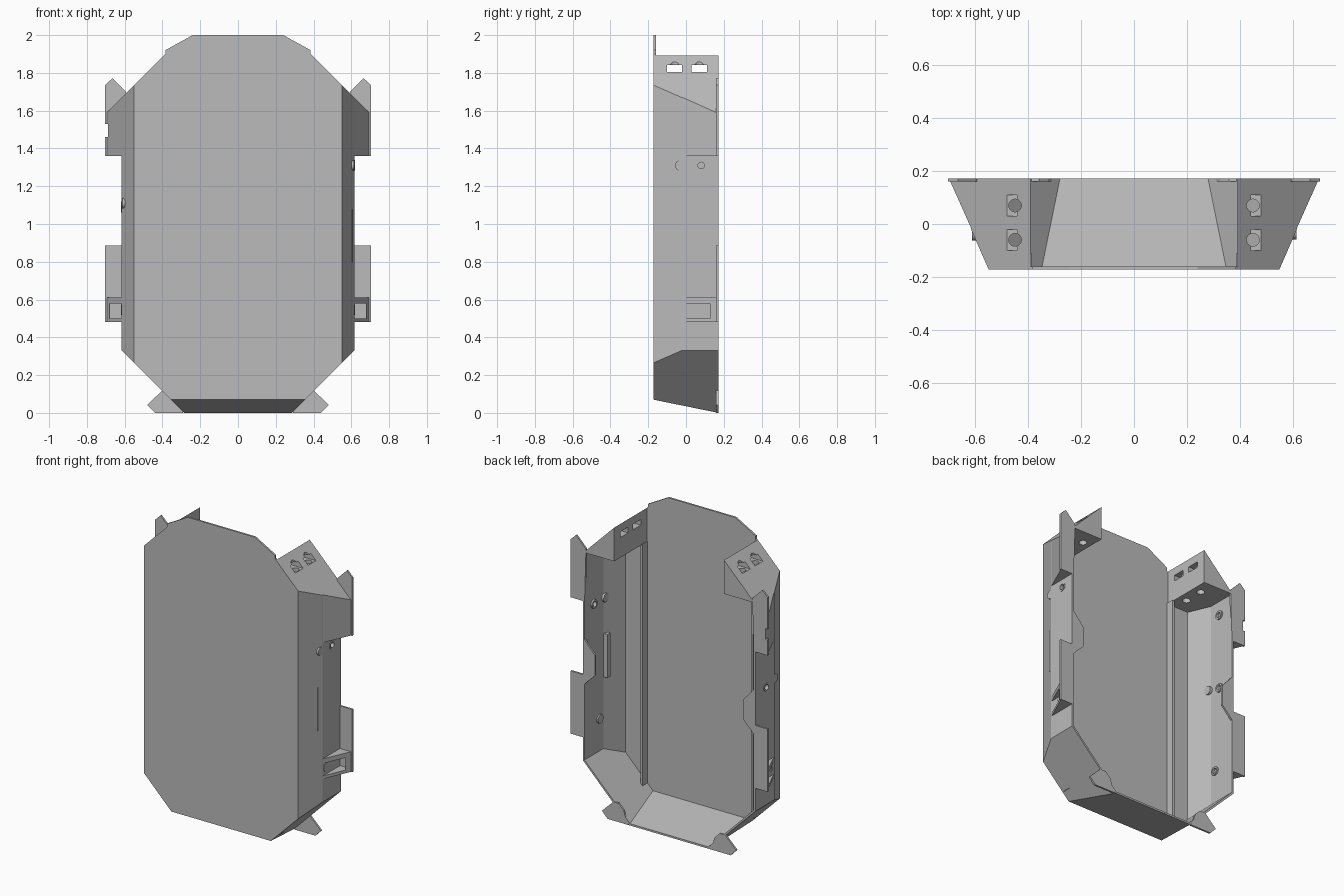
import bpy, bmesh, math
from mathutils import Matrix, Vector

cube = bpy.data.objects.get("Cube")
if cube:
    bpy.data.objects.remove(cube, do_unlink=True)

grey = bpy.data.materials.new("plain_grey")
grey.use_nodes = True
COLOR = (0.5, 0.5, 0.5, 1)
grey.diffuse_color = COLOR
for node in grey.node_tree.nodes:
    if node.type == 'BSDF_PRINCIPLED':
        node.inputs["Base Color"].default_value = COLOR

FRONT, BACK, MID = -0.172, 0.172, -0.02
LIP = 0.16       # front of the rear flanges
WALL = 0.012
parts = []


def finish(name, bm, keep=True):
    bmesh.ops.recalc_face_normals(bm, faces=bm.faces)
    me = bpy.data.meshes.new(name)
    bm.to_mesh(me)
    bm.free()
    me.materials.append(grey)
    ob = bpy.data.objects.new(name, me)
    bpy.context.scene.collection.objects.link(ob)
    if keep:
        parts.append(ob)
    else:
        ob.hide_render = True
    return ob


def loft(name, rings, keep=True):
    bm = bmesh.new()
    loops = [[bm.verts.new(p) for p in ring] for ring in rings]
    bm.faces.new(loops[0])
    bm.faces.new(loops[-1])
    n = len(loops[0])
    for a, b in zip(loops, loops[1:]):
        for i in range(n):
            j = (i + 1) % n
            bm.faces.new((a[i], a[j], b[j], b[i]))
    return finish(name, bm, keep)


def prism(name, pts, y0, y1, side=1):
    return loft(name, [[(side * x, y, z) for x, z in pts] for y in (y0, y1)])


def box(name, x, y, z, keep=False):
    ring = [(x[0], y[0]), (x[1], y[0]), (x[1], y[1]), (x[0], y[1])]
    return loft(name, [[(a, b, c) for a, b in ring] for c in z], keep)


def rod(a, b, r):
    a, b = Vector(a), Vector(b)
    d = b - a
    bm = bmesh.new()
    bmesh.ops.create_cone(bm, cap_ends=True, segments=32, radius1=r, radius2=r,
                          depth=d.length)
    turn = d.to_track_quat('Z', 'Y').to_matrix().to_4x4()
    bm.transform(Matrix.Translation((a + b) / 2) @ turn)
    return finish("cutter", bm, False)


def cut(ob, cutter):
    mod = ob.modifiers.new("cut", 'BOOLEAN')
    mod.operation = 'DIFFERENCE'
    mod.solver = 'EXACT'
    mod.object = cutter
    bpy.context.view_layer.update()
    dg = bpy.context.evaluated_depsgraph_get()
    me = bpy.data.meshes.new_from_object(ob.evaluated_get(dg))
    ob.modifiers.clear()
    ob.data = me
    bpy.data.objects.remove(cutter, do_unlink=True)


# Cross-sections of the shell at a given depth
def width(y):
    return 0.55 + 0.436 * (min(y, MID) - FRONT)


def bottom(y):
    return 0.07 * (BACK - y) / (BACK - FRONT)


def mirrored(half, y):
    return [(x, y, z) for x, z in half] + [(-x, y, z) for x, z in reversed(half)]


def outer_ring(y):
    w, b = width(y), bottom(y)
    return mirrored([(b + 0.285, b), (w, w - 0.285), (w, 2.285 - w), (0.385, 1.9)], y)


def inner_ring(y):
    w, b = width(y) - WALL, bottom(y) + WALL
    return mirrored([(b + 0.268, b), (w, w - 0.268), (w, 1.675),
                     (0.392, 1.675), (0.392, 2.1)], y)


# Hollow body with ridges left inside around the screw channels
body = loft("body_shell", [outer_ring(y) for y in (FRONT, MID, BACK)])
cavity = loft("cavity", [inner_ring(y) for y in (-LIP, MID, 0.2)], False)
for s in (1, -1):
    for x, z, r in ((0.375, 0.065, 0.058), (0.64, 0.82, 0.047)):
        cut(cavity, rod((s * x, -0.3, z), (s * x, 0.3, z), r))
cut(body, cavity)

# Top of the front plate
prism("front_plate_top", [(0.385, 1.9), (0.385, 1.92), (0.24, 2.0),
                          (-0.24, 2.0), (-0.385, 1.92), (-0.385, 1.9)], FRONT, -LIP)


def wedge(name, s, z0, z1):
    plan = [(0.608, -0.034), (0.70, BACK), (0.608, BACK)]
    return loft(name, [[(s * x, y, z0) for x, y in plan],
                       [(s * x, y, min(z1, 2.285 - x)) for x, y in plan]])


UPPER_FLANGE = [(0.604, 1.36), (0.703, 1.36), (0.703, 1.735), (0.665, 1.772), (0.594, 1.70)]
LOWER_FLANGE = [(0.604, 0.48), (0.703, 0.48), (0.703, 0.885), (0.604, 0.885)]
FOOT_FLANGE = [(0.29, 0), (0.44, 0), (0.48, 0.042), (0.40, 0.12),
               (0.36, 0.12), (0.325, 0.085), (0.31, 0.04)]
TAB = [(0.61, 0.82), (0.53, 0.90), (0.53, 1.03), (0.61, 1.12)]

for s, label in ((1, "left"), (-1, "right")):
    # Screw channels
    for x, z, r in ((0.375, 0.065, 0.046), (0.64, 0.82, 0.035), (0.64, 1.67, 0.035)):
        cut(body, rod((s * x, -0.3, z), (s * x, 0.3, z), r))

    # Slots and pegholes in the upper corner blocks
    for y in (-0.06, 0.07):
        xs = sorted((s * 0.36, s * 0.56))
        cut(body, box("slot", xs, (y - 0.04, y + 0.04), (1.805, 1.842)))
        cut(body, rod((s * 0.45, y, 1.6), (s * 0.45, y, 1.95), 0.024))

    # Sloping side boxes
    upper = wedge(label + "_upper_side_box", s, 1.36, 3)
    cut(upper, rod((s * 0.64, -0.3, 1.67), (s * 0.64, 0.3, 1.67), 0.035))
    lower = wedge(label + "_lower_side_box", s, 0.48, 0.61)
    cut(lower, box("pocket", sorted((s * 0.617, s * 0.68)), (-0.1, LIP), (0.50, 0.58)))

    # Rear flanges with screw holes
    top_flange = prism(label + "_upper_flange", UPPER_FLANGE, LIP, BACK, s)
    low_flange = prism(label + "_lower_flange", LOWER_FLANGE, LIP, BACK, s)
    foot = prism(label + "_foot_flange", FOOT_FLANGE, LIP, BACK, s)
    for ob, x, z in ((top_flange, 0.645, 1.67), (low_flange, 0.645, 0.82),
                     (low_flange, 0.645, 0.54), (lower, 0.645, 0.54),
                     (foot, 0.375, 0.065)):
        cut(ob, rod((s * x, 0.1, z), (s * x, 0.3, z), 0.024))
    if s < 0:
        for ob in (upper, top_flange):
            cut(ob, box("notch", (-0.75, -0.687), (-0.2, 0.3), (1.46, 1.53)))

    # Inward tab and inside rib
    prism(label + "_inner_tab", TAB, LIP, BACK, s)
    box(label + "_inside_rib", sorted((s * 0.387, s * 0.402)), (-0.162, -0.11),
        (0.115, 1.68), True)

    # Screw bushes through the side walls
    spots = [(0.02, 0.545)]
    spots += [(-0.03, 1.31), (0.08, 1.31)] if s > 0 else [(-0.035, 1.11), (0.06, 1.09), (0.06, 1.58)]
    for y, z in spots:
        x = width(y)
        cut(body, rod((s * (x - 0.05), y, z), (s * (x + 0.02), y, z), 0.02))
        rings = []
        for r0, x0 in ((0.028, x - 0.022), (0.028, x + 0.003)):
            rings.append([(s * x0, y + r0 * math.cos(a * math.pi / 12),
                           z + r0 * math.sin(a * math.pi / 12)) for a in range(24)])
        bush = loft(label + "_screw_bush", rings)
        cut(bush, rod((s * (x - 0.05), y, z), (s * (x + 0.03), y, z), 0.017))

# Small clip inside the left wall
box("left_inner_clip", (0.575, 0.606), (-0.05, -0.02), (0.80, 1.08), True)

# Smooth the round channels, keep every fold sharp
bpy.ops.object.select_all(action='DESELECT')
for ob in parts:
    ob.select_set(True)
bpy.context.view_layer.objects.active = body
bpy.ops.object.shade_smooth_by_angle(angle=math.radians(18))
